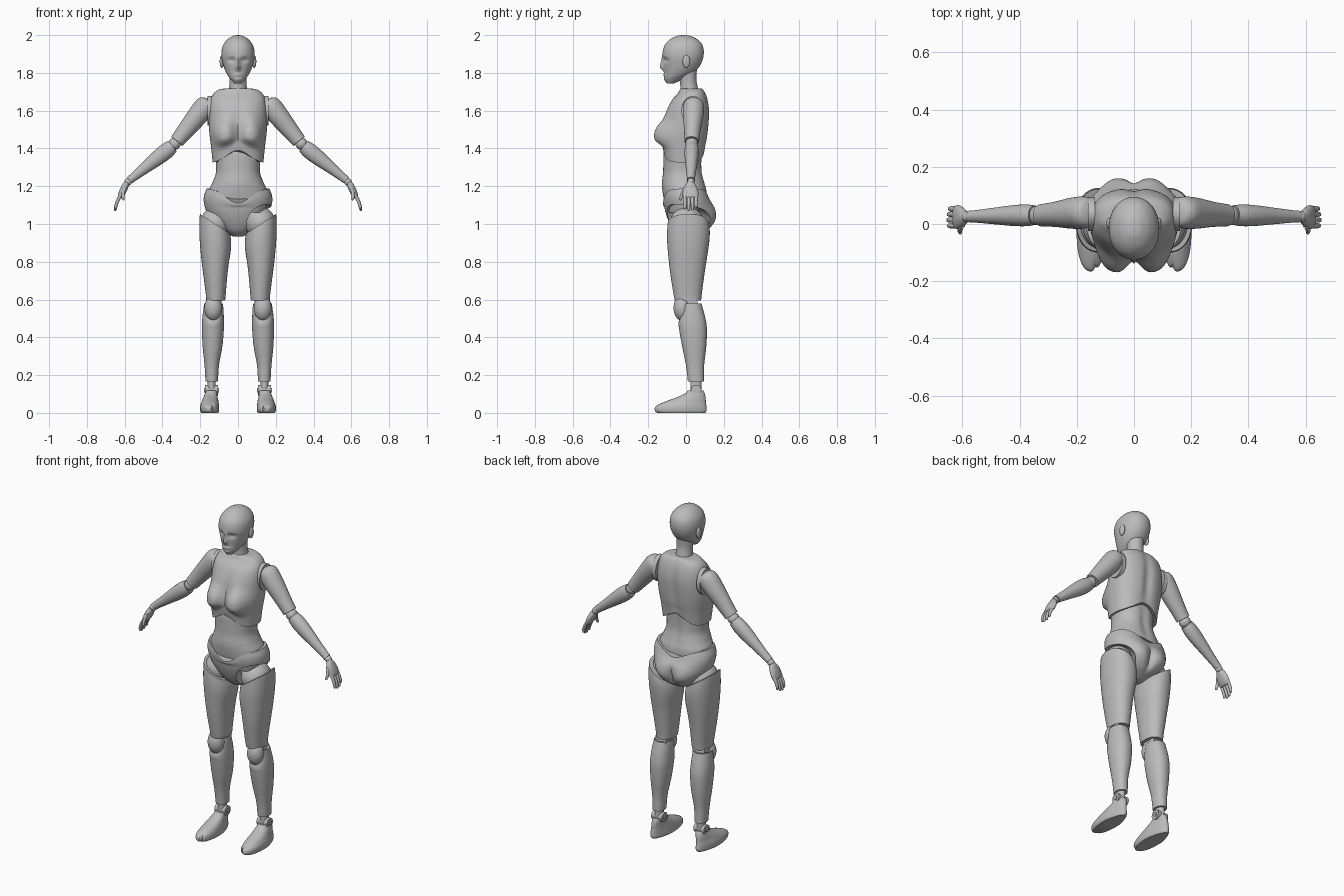
import bpy
import bmesh
from math import sin, cos, pi, exp, radians
from mathutils import Vector, Matrix

default = bpy.data.objects.get("Cube")
if default:
    bpy.data.objects.remove(default, do_unlink=True)

GREY = (0.5, 0.5, 0.5, 1)
plastic = bpy.data.materials.new("grey plastic")
plastic.use_nodes = True
plastic.diffuse_color = GREY
plastic.node_tree.nodes["Principled BSDF"].inputs["Base Color"].default_value = GREY


def clamp(value):
    return max(0, min(1, value))


def smooth_shade(mesh):
    mesh.shade_smooth()
    mesh.set_sharp_from_angle(angle=radians(40))


def add_object(bm, name):
    bmesh.ops.recalc_face_normals(bm, faces=bm.faces)
    mesh = bpy.data.meshes.new(name)
    bm.to_mesh(mesh)
    mesh.materials.append(plastic)
    smooth_shade(mesh)
    obj = bpy.data.objects.new(name, mesh)
    bpy.context.collection.objects.link(obj)
    return obj


def finish(bm, name, paired):
    """Make one centred object, or a left one and its mirrored right one."""
    if not paired:
        obj = add_object(bm, name)
    else:
        obj = add_object(bm, "left_" + name)
        bm.transform(Matrix.Scale(-1, 4, (1, 0, 0)))
        add_object(bm, "right_" + name)
    bm.free()
    return obj


def spline(rows, steps):
    """Smooth curve through rows of numbers."""
    rows = [Vector(row) for row in rows]
    padded = [rows[0] * 2 - rows[1]] + rows + [rows[-1] * 2 - rows[-2]]
    for a, b, c, d in zip(padded, padded[1:], padded[2:], padded[3:]):
        for step in range(steps):
            t = step / steps
            yield (b * 2 + (c - a) * t + (a * 2 - b * 5 + c * 4 - d) * t * t
                   + (b * 3 - a - c * 3 + d) * t ** 3) / 2
    yield rows[-1]


def bump(v, centre, reach, push, power=2):
    """Swell or dent the surface around a point, on both sides alike."""
    offset = Vector((abs(v.x), v.y, v.z)) - Vector(centre)
    distance = Vector([o / r for o, r in zip(offset, reach)]).length
    v.y += push * exp(-distance ** power)


def loft(name, rows, warp=None, place=None, paired=False, sides=64, steps=7, power=2.2):
    """Rows hold: height, centre x, half width, front y, back y."""
    bm = bmesh.new()
    rings = []
    for z, x, half, front, back in spline(rows, steps):
        ring = []
        for i in range(sides):
            c, s = cos(2 * pi * i / sides), sin(2 * pi * i / sides)
            v = Vector((abs(c) ** (2 / power) * (half if c > 0 else -half) + x,
                        abs(s) ** (2 / power) * (1 if s > 0 else -1) * (back - front) / 2
                        + (front + back) / 2, z))
            if warp:
                warp(v)
            ring.append(bm.verts.new(place @ v if place else v))
        rings.append(ring)
    for low, high in zip(rings, rings[1:]):
        for i in range(sides):
            j = (i + 1) % sides
            bm.faces.new((low[i], low[j], high[j], high[i]))
    bm.faces.new(rings[0])
    bm.faces.new(rings[-1])
    return finish(bm, name, paired)


def limb(name, start, end, rows, sides=40, **options):
    """A loft along a line; rows hold: distance, bend, half width, half depth."""
    start = Vector(start)
    z = (Vector(end) - start).normalized()
    x = Vector((0, 1, 0)).cross(z).normalized()
    frame = Matrix((x, z.cross(x), z)).transposed().to_4x4()
    rows = [(t, bend, half, -deep, deep) for t, bend, half, deep in rows]
    return loft(name, rows, place=Matrix.Translation(start) @ frame,
                paired=True, sides=sides, power=2, **options)


def ball(name, centre, size, paired=True):
    bm = bmesh.new()
    bmesh.ops.create_uvsphere(bm, u_segments=40, v_segments=24, radius=1,
                              matrix=Matrix.LocRotScale(Vector(centre), None, Vector(size)))
    return finish(bm, name, paired)


def disc(name, centre, depth, radius_y, radius_z):
    bm = bmesh.new()
    bmesh.ops.create_cone(bm, cap_ends=True, segments=40, radius1=1, radius2=1, depth=1)
    bm.transform(Matrix.LocRotScale(Vector(centre), None, Vector((depth, radius_y, radius_z)))
                 @ Matrix.Rotation(pi / 2, 4, "Y"))
    return finish(bm, name, True)


# Head, ears and neck
def face(v):
    bump(v, (0, -.12, 1.83), (.013, .04, .02), -.02)
    bump(v, (0, -.12, 1.858), (.009, .04, .025), -.01)
    bump(v, (.034, -.105, 1.868), (.022, .05, .014), .013)
    bump(v, (0, -.115, 1.79), (.024, .04, .009), -.007)
    bump(v, (0, -.115, 1.762), (.022, .04, .012), -.005)


loft("head", [(1.745, 0, .02, -.1, -.06), (1.77, 0, .042, -.113, -.01),
              (1.8, 0, .062, -.113, .04), (1.84, 0, .078, -.117, .075),
              (1.89, 0, .088, -.125, .093), (1.94, 0, .082, -.116, .09),
              (1.975, 0, .058, -.088, .064), (1.995, 0, .028, -.05, .025),
              (2, 0, .004, -.02, -.01)], face, sides=96, steps=9, power=2.1)
ball("ear", (.086, .002, 1.86), (.011, .02, .034))
loft("neck", [(1.66, 0, .056, -.036, .078), (1.72, 0, .047, -.03, .063),
              (1.77, 0, .045, -.035, .055), (1.84, 0, .05, -.05, .06)], power=2)


# Chest with arched lower edge
def chest_shape(v):
    bump(v, (.078, -.115, 1.475), (.064, .11, .066), -.06, 3)
    bump(v, (.06, -.1, 1.56), (.06, .1, .06), -.015)
    bump(v, (0, .12, 1.52), (.025, .08, .17), -.013)
    v.z += .07 * exp(-(v.x / .085) ** 2) * clamp((1.45 - v.z) / .13)


loft("chest", [(1.32, 0, .134, -.12, .098), (1.4, 0, .142, -.125, .106),
               (1.5, 0, .153, -.11, .119), (1.59, 0, .153, -.098, .125),
               (1.65, 0, .146, -.078, .118), (1.69, 0, .13, -.045, .105),
               (1.712, 0, .1, -.032, .092), (1.718, 0, .06, -.028, .082)],
     chest_shape, sides=96, power=2.4)


# Abdomen
def belly_shape(v):
    bump(v, (0, .1, 1.27), (.025, .06, .12), -.01)
    bump(v, (0, -.12, 1.2), (.07, .06, .06), -.006)


loft("abdomen", [(1.06, 0, .14, -.1, .09), (1.13, 0, .156, -.115, .11),
                 (1.18, 0, .153, -.12, .11), (1.22, 0, .135, -.122, .1),
                 (1.27, 0, .117, -.12, .088), (1.32, 0, .117, -.12, .085),
                 (1.38, 0, .122, -.118, .085), (1.44, 0, .1, -.1, .08)], belly_shape)


# Pelvis with dipped waistband and hollow hip sockets
def pelvis_shape(v):
    bump(v, (.075, .13, 1.03), (.06, .09, .07), .024)
    bump(v, (0, .14, 1.02), (.018, .06, .06), -.018)
    dip = .08 if v.y < 0 else .055
    v.z -= dip * exp(-(v.x / .09) ** 2) * clamp((v.z - 1.09) / .1)


pelvis = loft("pelvis", [(.935, 0, .03, -.03, .05), (.965, 0, .08, -.065, .11),
                         (1.01, 0, .13, -.09, .138), (1.06, 0, .165, -.108, .146),
                         (1.11, 0, .18, -.118, .14), (1.15, 0, .18, -.122, .13),
                         (1.19, 0, .166, -.122, .12)], pelvis_shape, sides=96)
ball("hip_cutter", (.148, -.045, .995), (.105, .2, .11))
cutters = [bpy.data.objects[side + "_hip_cutter"] for side in ("left", "right")]
for cutter in cutters:
    cutter.hide_render = True
    cut = pelvis.modifiers.new("socket", "BOOLEAN")
    cut.operation = "DIFFERENCE"
    cut.object = cutter
    cut.solver = "EXACT"
graph = bpy.context.evaluated_depsgraph_get()
pelvis_mesh = bpy.data.meshes.new_from_object(pelvis.evaluated_get(graph))
pelvis.modifiers.clear()
pelvis.data = pelvis_mesh
smooth_shade(pelvis_mesh)
for cutter in cutters:
    bpy.data.objects.remove(cutter, do_unlink=True)
ball("hip_joint", (.118, .005, 1.005), (.08, .09, .085))


# Thighs with slanted tops
def thigh_shape(v):
    v.z += .65 * (v.x - .12) * clamp((v.z - .8) / .2)


loft("thigh", [(.595, .118, .05, -.06, .08), (.64, .118, .054, -.068, .085),
               (.75, .12, .066, -.085, .1), (.88, .12, .082, -.098, .12),
               (.95, .121, .084, -.1, .126), (1, .122, .08, -.097, .122)],
     thigh_shape, paired=True)


# Knees and shins, notched around the kneecaps
def shin_shape(v):
    v.z -= .07 * clamp(-v.y / .035) * clamp((v.z - .45) / .12)


ball("kneecap", (.131, -.02, .555), (.047, .046, .067))
disc("knee_joint", (.125, .02, .57), .075, .045, .045)
loft("shin", [(.165, .139, .033, .01, .095), (.25, .139, .038, 0, .096),
              (.35, .135, .052, -.02, .107), (.44, .133, .058, -.036, .111),
              (.5, .132, .057, -.04, .103), (.55, .13, .053, -.036, .09),
              (.578, .13, .049, -.032, .082)], shin_shape, paired=True)


# Ankles and feet
def foot_shape(v):
    v.x = .15 + (v.x - .15) * (1 - .25 * clamp(v.y / .1))
    bump(v, (.135, -.16, .03), (.006, .03, .04), .012)


loft("foot", [(0, .15, .045, -.152, .102), (.012, .15, .05, -.165, .109),
              (.035, .15, .05, -.16, .108), (.058, .148, .045, -.115, .105),
              (.08, .146, .04, -.055, .104), (.1, .143, .036, -.01, .1),
              (.118, .14, .032, .01, .092)], foot_shape, paired=True)
disc("ankle_joint", (.14, .053, .12), .07, .028, .028)
disc("ankle_pin", (.14, .053, .12), .08, .013, .013)
limb("ankle_post", (.14, .053, .1), (.14, .053, .18),
     [(0, 0, .022, .03), (.04, 0, .022, .03), (.08, 0, .022, .03)])

# Shoulders and arms
disc("shoulder_plate", (.148, .035, 1.6), .025, .06, .078)
ball("shoulder_joint", (.165, .04, 1.61), (.03, .045, .05))
limb("upper_arm", (.18, .04, 1.615), (.33, .03, 1.43),
     [(-.048, 0, .02, .025), (-.036, 0, .044, .046), (-.005, 0, .057, .056),
      (.06, 0, .054, .054), (.13, 0, .048, .046), (.19, 0, .042, .041), (.228, 0, .039, .039)])
ball("elbow_joint", (.336, .03, 1.424), (.032, .034, .032))
limb("forearm", (.347, .031, 1.412), (.58, .026, 1.227),
     [(0, 0, .036, .034), (.04, 0, .042, .038), (.1, 0, .04, .036),
      (.18, 0, .031, .029), (.26, 0, .023, .022), (.29, 0, .021, .021)])

# Wrists and hands
ball("wrist_joint", (.582, .026, 1.223), (.02, .02, .02))
limb("palm", (.588, .024, 1.22), (.626, .024, 1.14),
     [(0, 0, .014, .018), (.02, 0, .018, .03), (.055, 0, .018, .041),
      (.085, 0, .013, .04), (.093, 0, .006, .034)])
FINGER = [(0, 0, .009, .01), (.3, -.004, .009, .0095), (.7, -.004, .008, .0085),
          (.94, 0, .006, .0065), (1, 0, .001, .001)]
for finger, y, length in (("index", -.006, .075), ("middle", .014, .084),
                          ("ring", .034, .08), ("little", .053, .066)):
    limb(finger + "_finger", (.623, y, 1.148), (.648, y, 1.08),
         [(t * length, *rest) for t, *rest in FINGER], sides=20)
limb("thumb", (.6, -.006, 1.19), (.608, -.032, 1.125),
     [(t * .07, *rest) for t, *rest in FINGER], sides=20)
